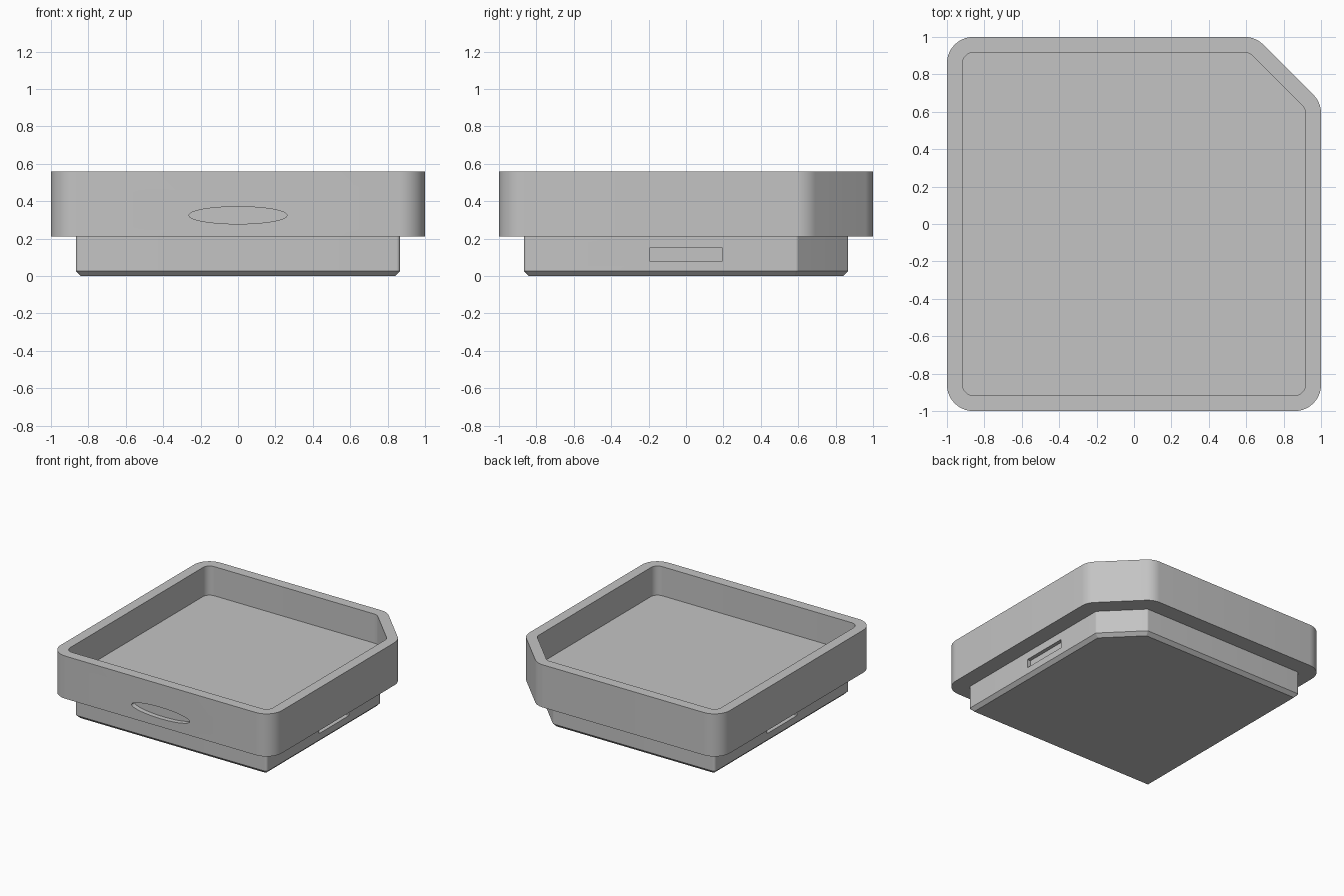
import bpy, bmesh, math
from mathutils import Vector, Matrix

if "Cube" in bpy.data.objects:
    bpy.data.objects.remove(bpy.data.objects["Cube"])

grey = bpy.data.materials.new("plain grey")
grey.diffuse_color = (0.55, 0.55, 0.55, 1)
grey.use_nodes = True
grey.node_tree.nodes["Principled BSDF"].inputs["Base Color"].default_value = grey.diffuse_color


def outline(inset, radius, steps=10):
    """Square with one cut corner, moved inwards and with rounded corners."""
    h = 1 - inset
    c = 0.65 - inset * math.tan(math.radians(22.5))
    pts = [Vector(p) for p in ((-h, -h), (h, -h), (h, c), (c, h), (-h, h))]
    loop = []
    for i, p in enumerate(pts):
        a = (pts[i - 1] - p).normalized()
        b = (pts[(i + 1) % len(pts)] - p).normalized()
        half = a.angle(b) / 2
        centre = p + (a + b).normalized() * radius / math.sin(half)
        start = p + a * radius / math.tan(half) - centre
        turn = math.pi - 2 * half
        for k in range(steps + 1):
            loop.append(centre + Matrix.Rotation(turn * k / steps, 2) @ start)
    return loop


def add_object(name, bm):
    bmesh.ops.recalc_face_normals(bm, faces=bm.faces)
    mesh = bpy.data.meshes.new(name)
    bm.to_mesh(mesh)
    bm.free()
    mesh.materials.append(grey)
    obj = bpy.data.objects.new(name, mesh)
    bpy.context.collection.objects.link(obj)
    return obj


# Body: stepped foot, wide tray wall, rim and sunken floor (inset, radius, height)
bm = bmesh.new()
rings = []
for inset, radius, z in ((0.16, 0.005, 0), (0.133, 0.02, 0.027), (0.133, 0.02, 0.212),
                         (0, 0.14, 0.212), (0, 0.14, 0.56),
                         (0.083, 0.06, 0.56), (0.083, 0.06, 0.322)):
    rings.append([bm.verts.new((p.x, p.y, z)) for p in outline(inset, radius)])
for low, high in zip(rings, rings[1:]):
    for i in range(len(low)):
        bm.faces.new((low[i - 1], low[i], high[i], high[i - 1]))
bm.faces.new(rings[0][::-1])
bm.faces.new(rings[-1])
tray = add_object("tray_body", bm)

# Cutters: oval finger recess in front, slot on each side
cutters = []
bm = bmesh.new()
bmesh.ops.create_cone(bm, cap_ends=True, segments=96, radius1=1, radius2=1, depth=1)
bmesh.ops.transform(bm, verts=bm.verts, matrix=Matrix.Translation((0, -1, 0.325))
                    @ Matrix.Diagonal((0.262, 0.08, 0.046, 1))
                    @ Matrix.Rotation(math.pi / 2, 4, 'X'))
cutters.append(add_object("finger_recess_cutter", bm))
for side in (-1, 1):
    bm = bmesh.new()
    bmesh.ops.create_cube(bm, size=1)
    bmesh.ops.transform(bm, verts=bm.verts,
                        matrix=Matrix.Translation((side * 0.867, 0, 0.115))
                        @ Matrix.Diagonal((0.06, 0.39, 0.07, 1)))
    cutters.append(add_object("side_slot_cutter", bm))

# Cut the recesses, then smooth the rounded corners
bpy.context.view_layer.objects.active = tray
tray.select_set(True)
for cutter in cutters:
    mod = tray.modifiers.new("recess", 'BOOLEAN')
    mod.operation = 'DIFFERENCE'
    mod.solver = 'EXACT'
    mod.object = cutter
    bpy.ops.object.modifier_apply(modifier=mod.name)
    bpy.data.objects.remove(cutter)
bpy.ops.object.shade_smooth_by_angle(angle=math.radians(30))
